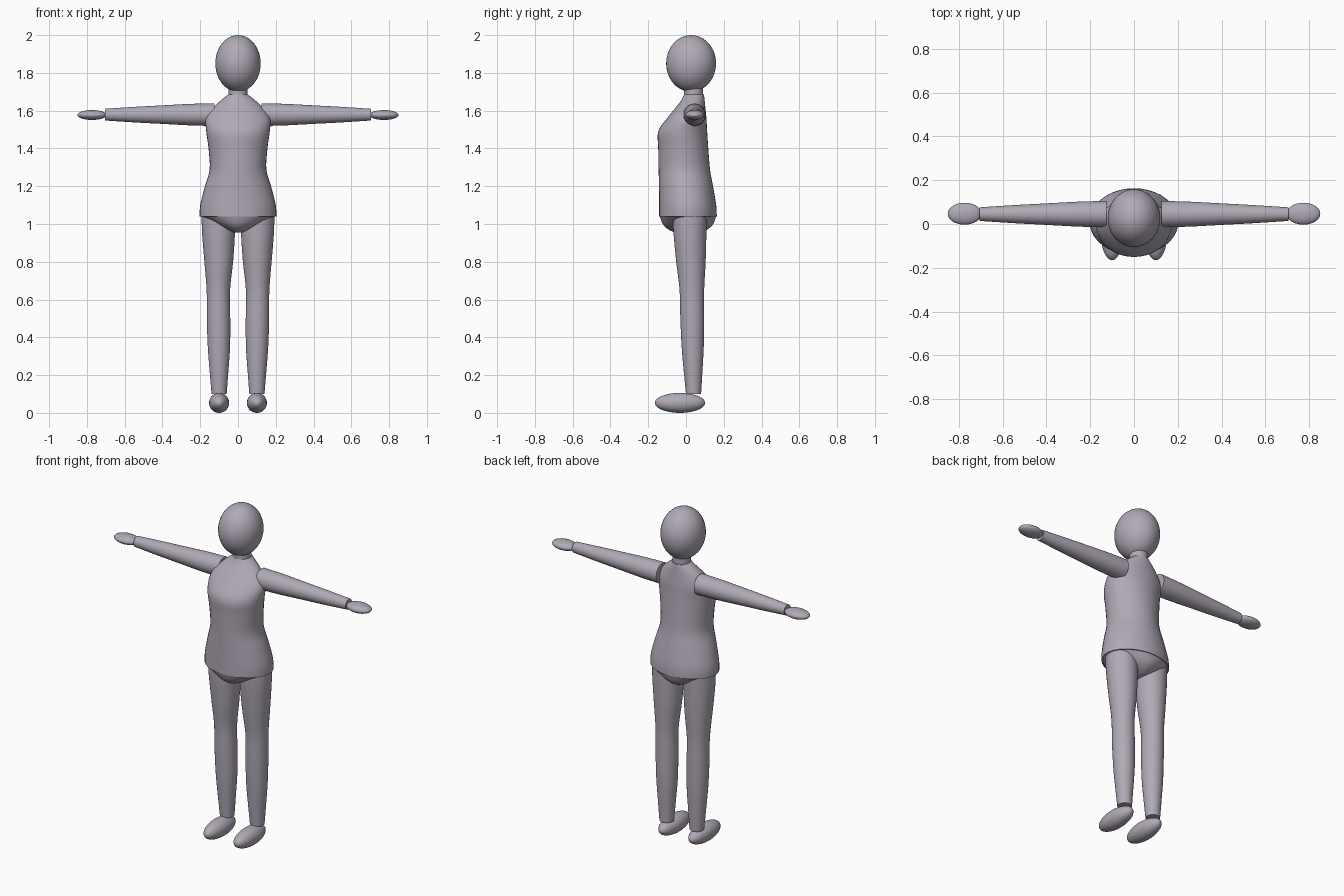
import bpy, bmesh
from math import sin, cos, pi, radians

cube = bpy.data.objects.get("Cube")
if cube:
    bpy.data.objects.remove(cube, do_unlink=True)

mat = bpy.data.materials.new("mauve_grey")
mat.use_nodes = True
colour = (0.44, 0.40, 0.47, 1)
mat.diffuse_color = colour
mat.node_tree.nodes["Principled BSDF"].inputs["Base Color"].default_value = colour


def finish(ob, name):
    ob.name = name
    ob.data.materials.append(mat)
    bpy.ops.object.select_all(action="DESELECT")
    ob.select_set(True)
    bpy.context.view_layer.objects.active = ob
    bpy.ops.object.shade_smooth_by_angle(angle=radians(40))


def ellipsoid(name, centre, radii):
    bpy.ops.mesh.primitive_uv_sphere_add(segments=40, ring_count=24, location=centre)
    ob = bpy.context.object
    ob.scale = radii
    bpy.ops.object.transform_apply(location=False, rotation=False, scale=True)
    finish(ob, name)


def smooth_sections(sections, steps=4):
    """Catmull-Rom interpolation between the given sections."""
    out = []
    last = len(sections) - 1
    for i in range(last):
        quad = [sections[max(0, min(last, i + k))] for k in (-1, 0, 1, 2)]
        for s in range(steps):
            t = s / steps
            out.append([b + 0.5 * t * (c - a + t * (2*a - 5*b + 4*c - d + t * (3*(b - c) + d - a)))
                        for a, b, c, d in zip(*quad)])
    return out + [sections[last]]


def loft(name, sections, place, n=40):
    """Capped skin over elliptical sections (position, u0, u1, v0, v1)."""
    bm = bmesh.new()
    rings = []
    for p, u0, u1, v0, v1 in sections:
        ring = []
        for i in range(n):
            a = 2 * pi * i / n
            u = (u0 + u1) / 2 + (u1 - u0) / 2 * cos(a)
            v = (v0 + v1) / 2 + (v1 - v0) / 2 * sin(a)
            ring.append(bm.verts.new(place(p, u, v)))
        rings.append(ring)
    for lo, hi in zip(rings, rings[1:]):
        for i in range(n):
            j = (i + 1) % n
            bm.faces.new((lo[i], lo[j], hi[j], hi[i]))
    bm.faces.new(rings[0])
    bm.faces.new(rings[-1])
    bmesh.ops.recalc_face_normals(bm, faces=bm.faces)
    me = bpy.data.meshes.new(name)
    bm.to_mesh(me)
    bm.free()
    ob = bpy.data.objects.new(name, me)
    bpy.context.collection.objects.link(ob)
    finish(ob, name)


def upright(p, u, v):
    return (u, v, p)


# Head and neck
ellipsoid("head", (0, 0.027, 1.85), (0.12, 0.132, 0.15))
loft("neck", [(1.64, -0.05, 0.05, -0.01, 0.09), (1.74, -0.05, 0.05, -0.01, 0.09)], upright)

# Torso: height, half width, front, back
torso = [(1.04, 0.203, -0.142, 0.163), (1.10, 0.2, -0.142, 0.16), (1.20, 0.175, -0.143, 0.143),
         (1.29, 0.15, -0.145, 0.127), (1.40, 0.156, -0.147, 0.118), (1.49, 0.168, -0.147, 0.112),
         (1.56, 0.17, -0.1, 0.108), (1.62, 0.128, -0.052, 0.102), (1.66, 0.085, -0.022, 0.098),
         (1.685, 0.052, -0.01, 0.095)]
loft("torso", smooth_sections([(z, -w, w, f, b) for z, w, f, b in torso]), upright)

# Pelvis
pelvis = [(0.955, 0.02, -0.06, 0.08), (0.972, 0.07, -0.095, 0.115),
          (1.0, 0.125, -0.123, 0.144), (1.045, 0.2, -0.14, 0.16)]
loft("pelvis", smooth_sections([(z, -w, w, f, b) for z, w, f, b in pelvis]), upright)

# Limbs, mirrored left and right
leg = [(0.10, 0.06, 0.14, 0, 0.08), (0.22, 0.051, 0.15, -0.012, 0.087),
       (0.35, 0.042, 0.16, -0.023, 0.094), (0.50, 0.041, 0.165, -0.03, 0.096),
       (0.65, 0.042, 0.166, -0.034, 0.096), (0.80, 0.026, 0.178, -0.052, 0.104),
       (0.95, 0.016, 0.19, -0.066, 0.108), (1.05, 0.013, 0.193, -0.07, 0.11)]
arm = [(x, 0.045 - r, 0.045 + r, 1.579 - r, 1.579 + r)
       for x, r in ((0.125, 0.06), (0.25, 0.057), (0.40, 0.049), (0.55, 0.041), (0.705, 0.031))]
for side, s in (("left", 1), ("right", -1)):
    loft(side + "_leg", smooth_sections(leg), lambda p, u, v: (s * u, v, p))
    loft(side + "_arm", smooth_sections(arm), lambda p, u, v: (s * p, u, v))
    ellipsoid(side + "_foot", (s * 0.1, -0.032, 0.053), (0.053, 0.133, 0.053))
    ellipsoid(side + "_hand", (s * 0.773, 0.047, 1.577), (0.077, 0.05, 0.026))
